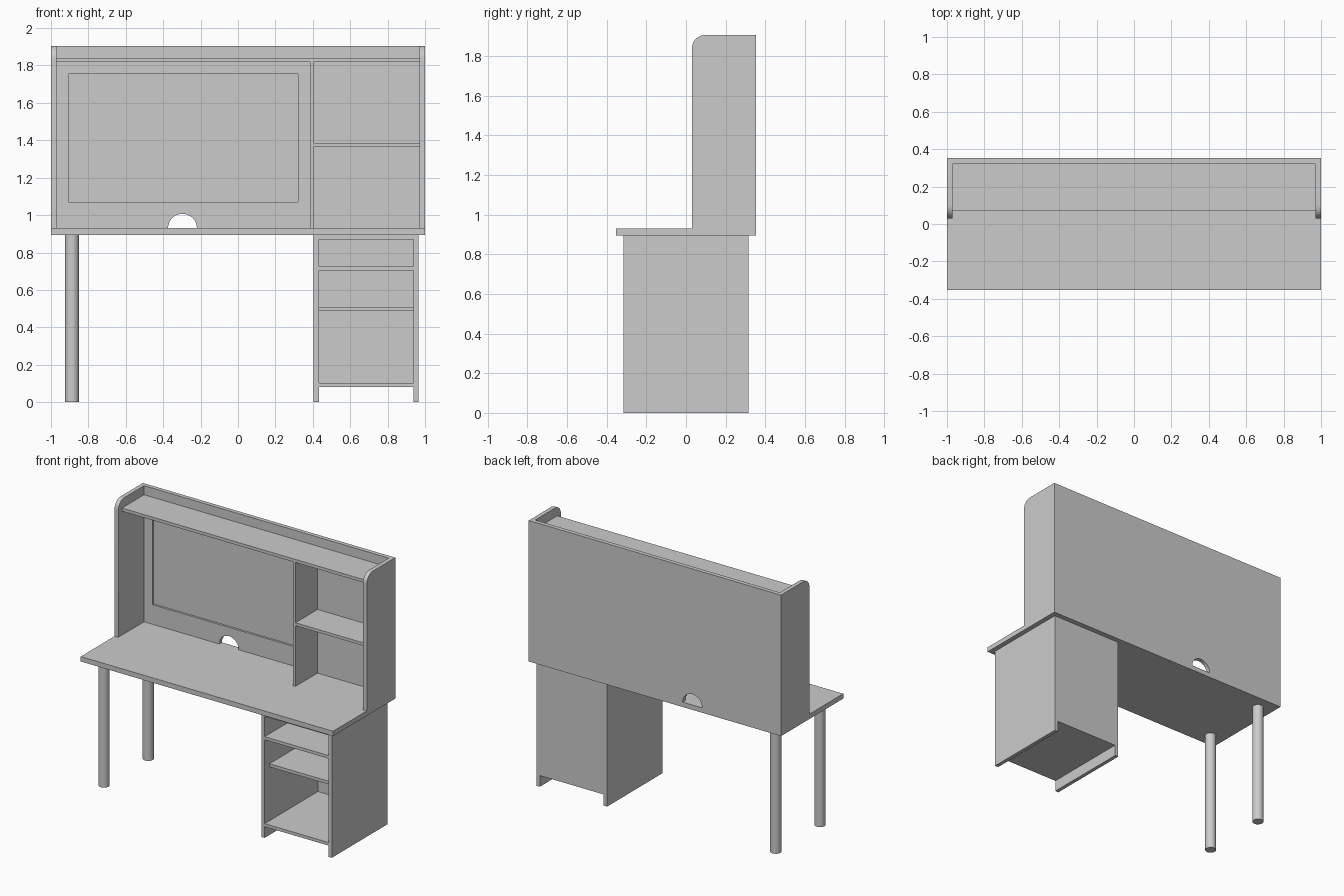
import bpy, bmesh, math

if "Cube" in bpy.data.objects:
    bpy.data.objects.remove(bpy.data.objects["Cube"])


def box(name, x0, x1, y0, y1, z0, z1):
    return prism(name, [(x0, z0), (x1, z0), (x1, z1), (x0, z1)], 'XZ', y0, y1)


def prism(name, pts, plane, a, b):
    """Extrude a 2D profile (in plane XZ or YZ) between a and b on the third axis."""
    def place(u, v, w):
        return (u, w, v) if plane == 'XZ' else (w, u, v)
    bm = bmesh.new()
    lo = [bm.verts.new(place(u, v, a)) for u, v in pts]
    hi = [bm.verts.new(place(u, v, b)) for u, v in pts]
    bm.faces.new(lo)
    bm.faces.new(hi[::-1])
    n = len(pts)
    for i in range(n):
        j = (i + 1) % n
        bm.faces.new((lo[j], lo[i], hi[i], hi[j]))
    bmesh.ops.recalc_face_normals(bm, faces=bm.faces[:])
    me = bpy.data.meshes.new(name)
    bm.to_mesh(me)
    bm.free()
    ob = bpy.data.objects.new(name, me)
    bpy.context.collection.objects.link(ob)
    return ob


def arc(cx, cy, r, a0, a1, n):
    return [(cx + r * math.cos(math.radians(a0 + (a1 - a0) * i / n)),
             cy + r * math.sin(math.radians(a0 + (a1 - a0) * i / n))) for i in range(n + 1)]


def smooth(ob):
    bpy.ops.object.select_all(action='DESELECT')
    ob.select_set(True)
    bpy.context.view_layer.objects.active = ob
    bpy.ops.object.shade_smooth_by_angle(angle=math.radians(30))


D = 0.352                        # half depth
UNDER, DESK, TOP = 0.895, 0.93, 1.905
BACK, SHELF = 0.322, 0.072       # hutch back panel face, shelf front edge

# Desktop
box("desktop", -1, 1, -D, D, UNDER, DESK)

# Hutch side panels with a rounded upper front corner
side = [(D, DESK), (D, TOP)] + arc(0.097, TOP - 0.067, 0.067, 90, 180, 12) + [(0.03, DESK)]
for label, x in (("left", -1), ("right", 0.97)):
    smooth(prism(f"hutch_side_{label}", side, 'YZ', x, x + 0.03))

# Hutch back panel with a half-round cable opening and a shallow recess
outline = ([(-0.97, TOP), (-0.97, DESK)] + arc(-0.297, DESK, 0.077, 180, 0, 24)
           + [(0.97, DESK), (0.97, TOP)])
back = prism("hutch_back", outline, 'XZ', BACK, D)
cutter = box("recess_cutter", -0.905, 0.32, BACK - 0.1, BACK + 0.015, 1.07, 1.755)
cutter.hide_render = True
cutter.display_type = 'WIRE'
cut = back.modifiers.new("recess", 'BOOLEAN')
cut.operation = 'DIFFERENCE'
cut.solver = 'EXACT'
cut.object = cutter
smooth(back)

# Hutch shelves and divider
box("hutch_top_shelf", -0.97, 0.97, SHELF, BACK, 1.818, 1.84)
box("hutch_divider", 0.385, 0.405, SHELF, BACK, DESK, 1.818)
box("hutch_middle_shelf", 0.405, 0.97, SHELF, BACK, 1.365, 1.386)

# Cabinet under the right end
CX0, CX1, CY, T = 0.405, 0.965, 0.315, 0.027
box("cabinet_side_left", CX0, CX0 + T, -CY, CY, 0, UNDER)
box("cabinet_side_right", CX1 - T, CX1, -CY, CY, 0, UNDER)
box("cabinet_back", CX0 + T, CX1 - T, CY - T, CY, 0.08, UNDER)
for label, front, z0, z1 in (("top", -CY, 0.87, UNDER), ("upper_shelf", -CY, 0.703, 0.725),
                             ("lower_shelf", -0.26, 0.488, 0.51), ("floor", -CY, 0.08, 0.102)):
    box(f"cabinet_{label}", CX0 + T, CX1 - T, front, CY - T, z0, z1)

# Round legs at the left end
for label, y in (("front", -0.25), ("back", 0.25)):
    bpy.ops.mesh.primitive_cylinder_add(vertices=32, radius=0.037, depth=UNDER,
                                        location=(-0.887, y, UNDER / 2))
    leg = bpy.context.object
    leg.name = f"{label}_leg"
    smooth(leg)
